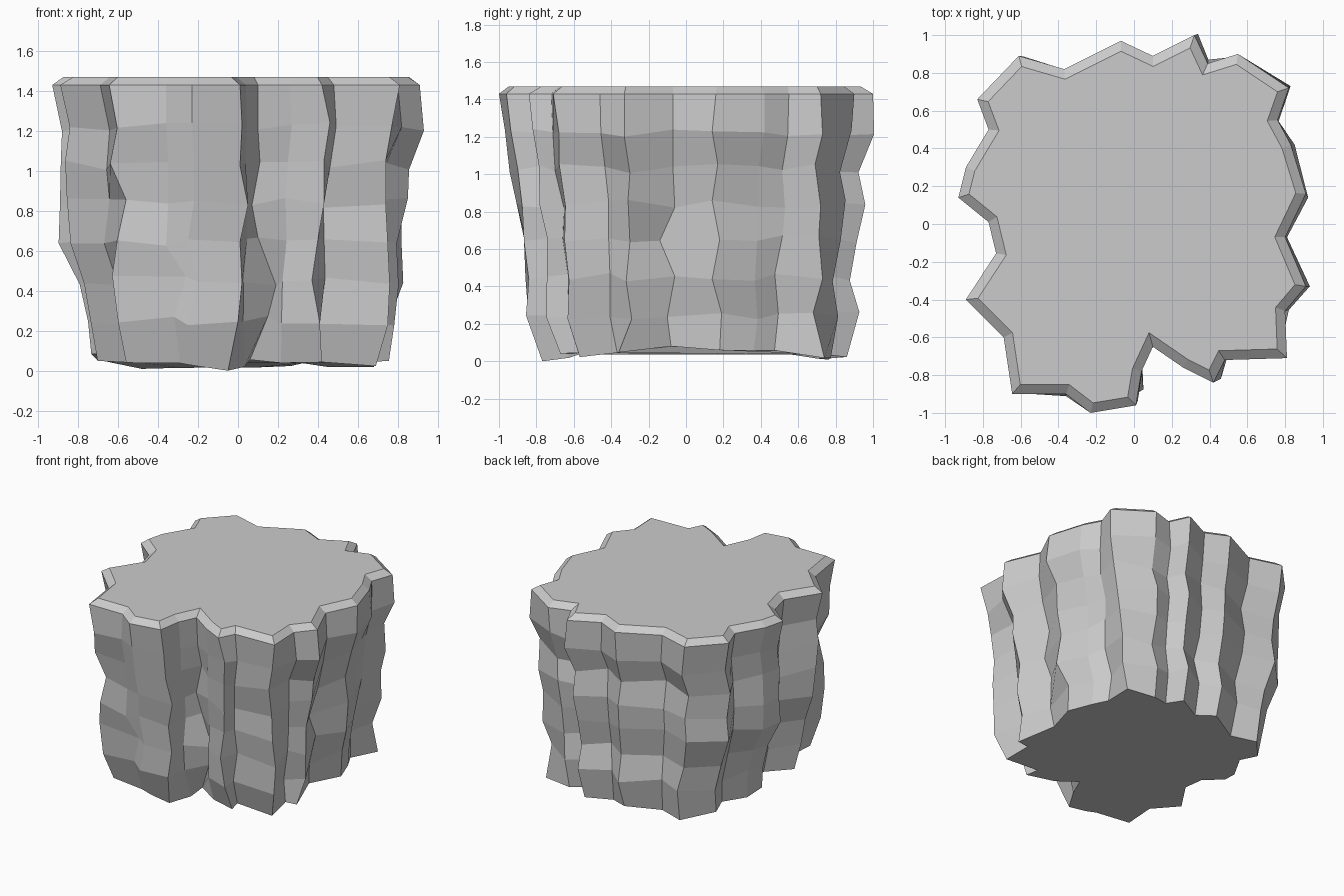
import bpy, bmesh, random
from mathutils import Vector

if "Cube" in bpy.data.objects:
    bpy.data.objects.remove(bpy.data.objects["Cube"])

random.seed(7)

# Craggy rim outline, clockwise from the back left
RIM = [(-.61, .89), (-.37, .82), (-.07, .97), (.10, .89), (.32, 1.0), (.39, .85),
       (.55, .90), (.82, .72), (.76, .55), (.83, .42), (.91, .16), (.80, -.07),
       (.91, -.33), (.80, -.46), (.81, -.71), (.48, -.72), (.42, -.84), (.26, -.76),
       (.10, -.65), (.04, -.78), (.01, -.96), (-.23, -1.0), (-.36, -.90),
       (-.645, -.90), (-.69, -.60), (-.89, -.40), (-.73, -.155), (-.77, .01),
       (-.93, .14), (-.89, .30), (-.77, .50), (-.83, .66)]

# Rows going down: height, then scale towards left, right, front, back
ROWS = [(1.43, 1, 1, 1, 1),
        (1.22, .95, 1.02, .98, 1),
        (1.03, .96, .95, .95, .93),
        (.84, .96, .91, .92, .95),
        (.65, .95, .90, .905, .93),
        (.45, .86, .89, .89, .88),
        (.25, .82, .84, .88, .91),
        (.0, .79, .83, .80, .86)]

# Sideways wander of the main ridges below the rim: x on the front, y on the right
FRONT_X = {23: (-.605, -.64, -.56, -.605, -.63, -.60, -.56),
           22: (-.36, -.35, -.35, -.36, -.26, -.32, -.29),
           21: (-.23, -.22, -.22, -.25, -.20, -.25, -.20),
           20: (.02, .01, .05, .01, .02, 0, -.05),
           18: (.10, .11, .07, .10, .19, .15, .06),
           16: (.46, .43, .43, .40, .37, .41, .42),
           14: (.77, .74, .74, .75, .76, .75, .69)}
RIGHT_Y = {12: (-.33, -.30, -.31, -.30, -.32, -.29, -.36),
           11: (-.07, -.07, -.06, -.14, -.06, -.10, -.08),
           10: (.14, .17, .14, .18, .14, .19, .18),
           7: (.73, .69, .72, .71, .73, .68, .74)}


def inset(points, dist):
    """Mitred inward offset of a clockwise outline."""
    out = []
    for i, p in enumerate(points):
        p = Vector(p)
        a = (p - Vector(points[i - 1])).normalized()
        b = (Vector(points[(i + 1) % len(points)]) - p).normalized()
        na, nb = Vector((a.y, -a.x)), Vector((b.y, -b.x))
        out.append(p + (na + nb) * dist / max(1 + na.dot(nb), .6))
    return out


bm = bmesh.new()

# Bevelled top edge, then faceted rows of the rock wall
loops = [[bm.verts.new((p.x, p.y, 1.47)) for p in inset(RIM, .05)]]
for r, (z, left, right, front, back) in enumerate(ROWS):
    loop = []
    for c, (x, y) in enumerate(RIM):
        px = x * (right if x > 0 else left)
        py = y * (back if y > 0 else front)
        pz = z
        if 0 < r < len(ROWS) - 1:
            k = 1 + random.uniform(-.018, .018)
            px = px * k + random.uniform(-.012, .012)
            py = py * k + random.uniform(-.008, .008)
            pz += random.uniform(-.025, .025)
        if r:
            px = FRONT_X[c][r - 1] if c in FRONT_X else px
            py = RIGHT_Y[c][r - 1] if c in RIGHT_Y else py
            if c == 22:      # this ridge bulges forward below the rim
                py *= 1.05
            elif c == 21 and r > 3:
                py *= .96
        if r == len(ROWS) - 1:
            # The underside dips towards the front and back
            pz = max(0, .065 - .075 * abs(py)) + random.uniform(0, .03)
            if c == 20:
                pz = 0
        loop.append(bm.verts.new((px, py, pz)))
    loops.append(loop)

n = len(RIM)
for upper, lower in zip(loops, loops[1:]):
    for i in range(n):
        j = (i + 1) % n
        bm.faces.new((upper[i], upper[j], lower[j], lower[i]))

# Flat top and underside
bm.faces.new(loops[0])
bm.faces.new(loops[-1])
bmesh.ops.recalc_face_normals(bm, faces=bm.faces[:])

mesh = bpy.data.meshes.new("rock_pillar")
bm.to_mesh(mesh)
bm.free()
rock = bpy.data.objects.new("rock_pillar", mesh)
bpy.context.collection.objects.link(rock)
